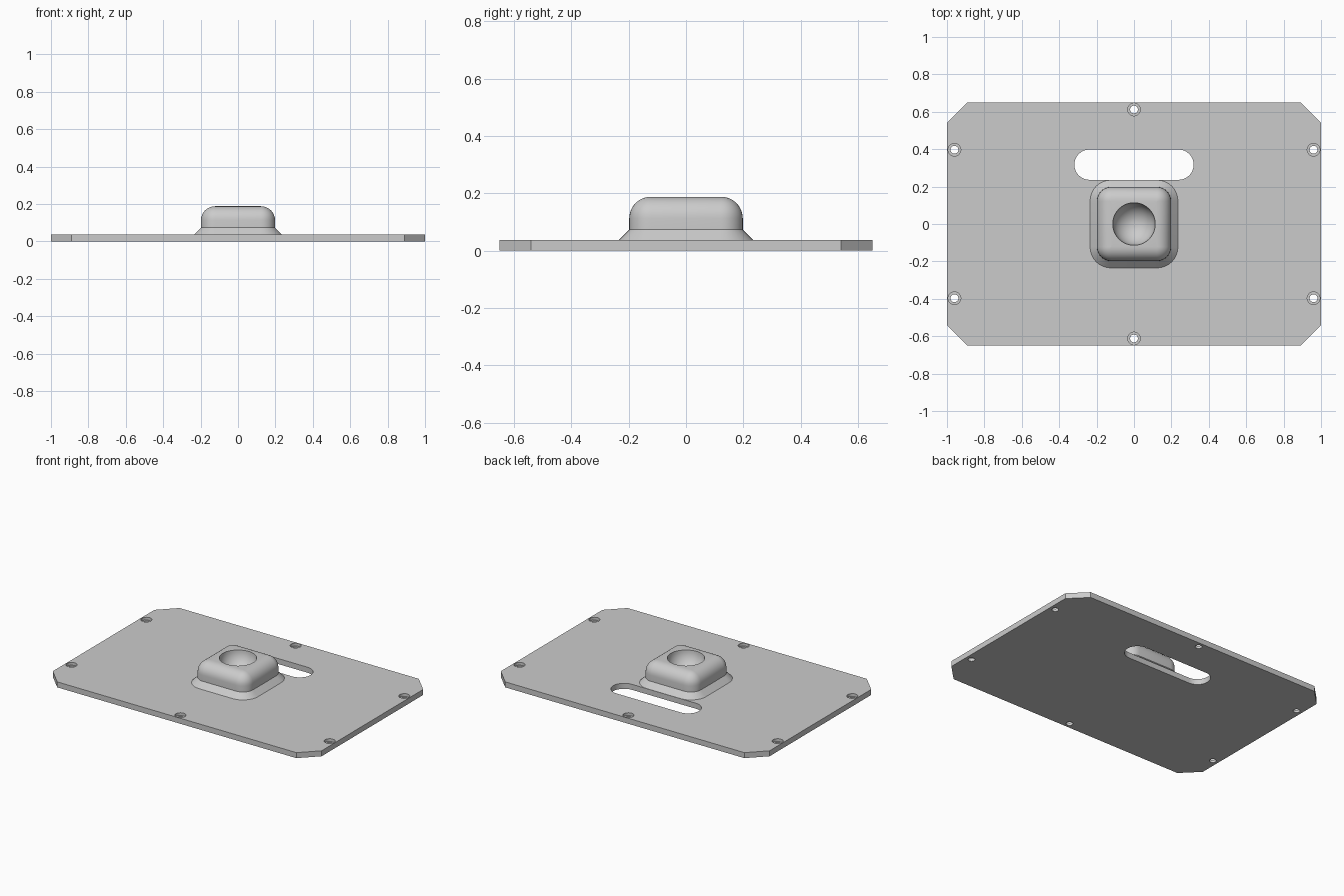
import bpy
import bmesh
from math import pi, sin, cos

if "Cube" in bpy.data.objects:
    bpy.data.objects.remove(bpy.data.objects["Cube"], do_unlink=True)

PLATE_TOP = 0.037
HUB_TOP = 0.188

grey = bpy.data.materials.new("plain grey")
grey.use_nodes = True
colour = (0.6, 0.6, 0.6, 1)
grey.diffuse_color = colour
grey.node_tree.nodes["Principled BSDF"].inputs["Base Color"].default_value = colour


def rounded_ring(half, radius, z, steps=8):
    """Square outline with rounded corners, as a loop of points."""
    points = []
    for corner, (sx, sy) in enumerate([(1, 1), (-1, 1), (-1, -1), (1, -1)]):
        for i in range(steps + 1):
            a = (corner + i / steps) * pi / 2
            points.append((sx * (half - radius) + radius * cos(a),
                           sy * (half - radius) + radius * sin(a), z))
    return points


def circle_ring(radius, z, steps=8):
    """Circle with the same point count as a rounded ring."""
    count = 4 * (steps + 1)
    return [(radius * cos((i + 0.5) * 2 * pi / count),
             radius * sin((i + 0.5) * 2 * pi / count), z) for i in range(count)]


def loft(name, rings):
    """Closed solid through a stack of equal rings."""
    bm = bmesh.new()
    loops = [[bm.verts.new(p) for p in ring] for ring in rings]
    n = len(loops[0])
    for low, high in zip(loops, loops[1:]):
        for i in range(n):
            j = (i + 1) % n
            bm.faces.new((low[i], low[j], high[j], high[i]))
    bm.faces.new(list(reversed(loops[0])))
    bm.faces.new(loops[-1])
    bmesh.ops.recalc_face_normals(bm, faces=bm.faces)
    mesh = bpy.data.meshes.new(name)
    bm.to_mesh(mesh)
    bm.free()
    obj = bpy.data.objects.new(name, mesh)
    bpy.context.collection.objects.link(obj)
    mesh.materials.append(grey)
    return obj


def activate(obj):
    bpy.ops.object.select_all(action="DESELECT")
    obj.select_set(True)
    bpy.context.view_layer.objects.active = obj


def cut(target, cutter):
    mod = target.modifiers.new("cut", "BOOLEAN")
    mod.operation = "DIFFERENCE"
    mod.solver = "EXACT"
    mod.object = cutter
    activate(target)
    bpy.ops.object.modifier_apply(modifier=mod.name)
    bpy.data.objects.remove(cutter, do_unlink=True)


def drill(target, x, y, radius, bottom):
    cutter = loft("hole_cutter", [circle_ring(radius, bottom),
                                  circle_ring(radius, PLATE_TOP + 0.05)])
    cutter.location = (x, y, 0)
    bpy.context.view_layer.update()
    cut(target, cutter)


# Base plate with chamfered corners
w, d, c = 1.0, 0.65, 0.11
outline = [(w, d - c), (w - c, d), (c - w, d), (-w, d - c),
           (-w, c - d), (c - w, -d), (w - c, -d), (w, c - d)]
plate = loft("base_plate", [[(x, y, z) for x, y in outline] for z in (0, PLATE_TOP)])

# Rounded slot behind the hub
r, reach, slot_y = 0.081, 0.238, 0.317
slot = []
for side in (0, 1):
    for i in range(17):
        a = -pi / 2 + side * pi + i * pi / 16
        slot.append(((1 - 2 * side) * reach + r * cos(a), slot_y + r * sin(a)))
cut(plate, loft("slot_cutter", [[(x, y, z) for x, y in slot] for z in (-0.05, 0.1)]))

# Counterbored screw holes
holes = [(0, 0.612), (0, -0.612)]
holes += [(sx * 0.96, sy * 0.397) for sx in (-1, 1) for sy in (-1, 1)]
for x, y in holes:
    drill(plate, x, y, 0.034, 0.018)
    drill(plate, x, y, 0.021, -0.05)

# Hub: flared foot, upright wall, rounded top, spherical dimple
half, fillet, bowl = 0.198, 0.075, 0.114
rings = [rounded_ring(0.235, 0.112, PLATE_TOP - 0.002),
         rounded_ring(0.235, 0.112, PLATE_TOP),
         rounded_ring(half, fillet, 0.073)]
for i in range(9):
    a = i * pi / 16
    inset = fillet * (1 - cos(a))
    rings.append(rounded_ring(half - inset, fillet - inset + 0.001,
                              HUB_TOP - fillet + fillet * sin(a)))
for i in range(12):
    a = i * pi / 24
    rings.append(circle_ring(bowl * cos(a), HUB_TOP - bowl * sin(a)))
hub = loft("hub", rings)

for obj in (plate, hub):
    activate(obj)
    bpy.ops.object.shade_smooth_by_angle(angle=pi / 6)
